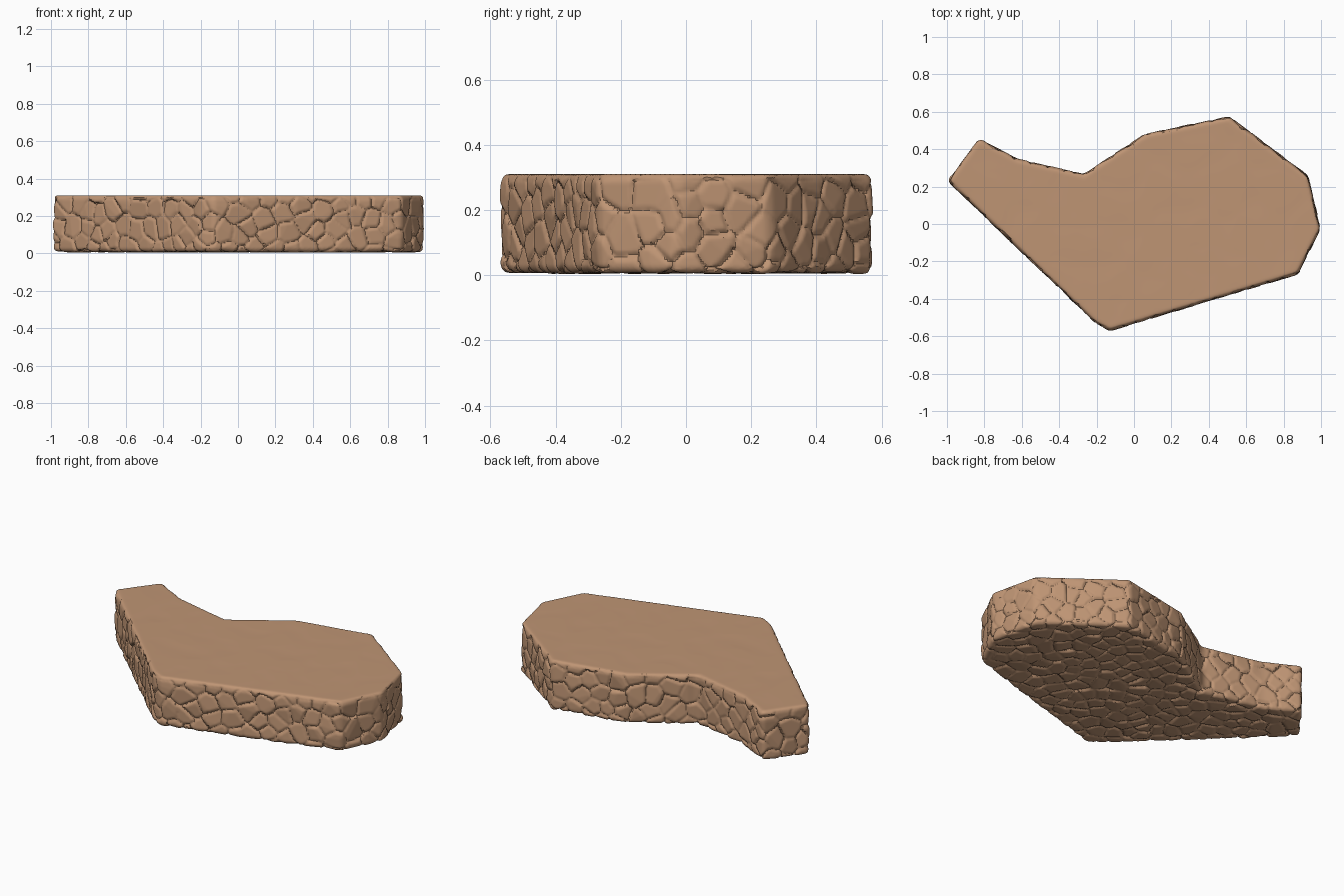
import bpy, bmesh, random
from mathutils import Vector, kdtree, noise

random.seed(4)
if "Cube" in bpy.data.objects:
    bpy.data.objects.remove(bpy.data.objects["Cube"], do_unlink=True)

HEIGHT = 0.31
OUTLINE = [(-1.0, 0.23), (-0.83, 0.46), (-0.62, 0.35), (-0.27, 0.27),
           (0.06, 0.485), (0.51, 0.577), (0.935, 0.26), (1.0, -0.03),
           (0.88, -0.27), (-0.13, -0.575), (-0.21, -0.53)]

# Sandstone colour
stone = bpy.data.materials.new("warm sandstone")
stone.use_nodes = True
color = (0.52, 0.30, 0.175, 1)
stone.diffuse_color = color
bsdf = stone.node_tree.nodes["Principled BSDF"]
bsdf.inputs["Base Color"].default_value = color
bsdf.inputs["Roughness"].default_value = 0.9

# Slab: extruded outline with worn edges
bm = bmesh.new()
base = bm.faces.new([bm.verts.new((x, y, 0.004)) for x, y in OUTLINE])
top = bmesh.ops.extrude_face_region(bm, geom=[base])
bmesh.ops.translate(bm, vec=(0, 0, HEIGHT - 0.004),
                    verts=[g for g in top["geom"] if isinstance(g, bmesh.types.BMVert)])
bmesh.ops.recalc_face_normals(bm, faces=bm.faces)
bmesh.ops.bevel(bm, geom=bm.edges[:], offset=0.026, segments=4,
                profile=0.5, affect='EDGES')
mesh = bpy.data.meshes.new("stone_slab")
bm.to_mesh(mesh)
bm.free()
slab = bpy.data.objects.new("stone_slab", mesh)
bpy.context.collection.objects.link(slab)
bpy.context.view_layer.objects.active = slab
slab.select_set(True)

# Even, dense surface for carving
remesh = slab.modifiers.new("even surface", 'REMESH')
remesh.mode = 'VOXEL'
remesh.voxel_size = 0.0075
bpy.ops.object.modifier_apply(modifier=remesh.name)
mesh = slab.data


def build_tree(points):
    tree = kdtree.KDTree(len(points))
    for i, p in enumerate(points):
        tree.insert(p, i)
    tree.balance()
    return tree


# Scatter stone centres evenly over the surface
points = [v.co.copy() for v in mesh.vertices]
normals = [v.normal.copy() for v in mesh.vertices]
surface = build_tree(points)
order = list(range(len(points)))
random.shuffle(order)
covered, centres = set(), []
for i in order:
    if i not in covered:
        centres.append(i)
        spacing = random.uniform(0.06, 0.095)
        covered.update(hit[1] for hit in surface.find_range(points[i], spacing))
cells = build_tree([points[i] for i in centres])
tilts = [Vector([random.uniform(-0.12, 0.12) for _ in range(3)]) for _ in centres]
sinks = [random.uniform(0, 0.004) for _ in centres]

# Carve cracks between stones and tilt each stone's face; the top stays worn flat
for v, p, n in zip(mesh.vertices, points, normals):
    q = p + noise.noise_vector(p * 14) * 0.008
    near = cells.find_n(q, 4)
    a, cell = near[0][0], near[0][1]
    gap, depth = 1.0, 0.0
    for b, other, _ in near[1:]:
        d = ((a + b) / 2 - q).dot((b - a).normalized())
        if d < gap:
            gap = d
            depth = 0.007 + 0.007 * noise.noise((a + b) * 9)
    crack = max(0.0, 1 - gap / 0.014)
    relief = depth * crack ** 1.2 + sinks[cell]
    relief += max(0.0, tilts[cell].dot(p - a) + 0.002)
    worn = min(1.0, max(0.0, (0.9 - n.z) / 0.5))
    dents = 0.002 * max(0.0, noise.noise(p * 7))
    v.co = p - n * (relief * worn + dents * (1 - worn))

mesh.materials.clear()
mesh.materials.append(stone)
bpy.ops.object.shade_smooth_by_angle(angle=0.6)
